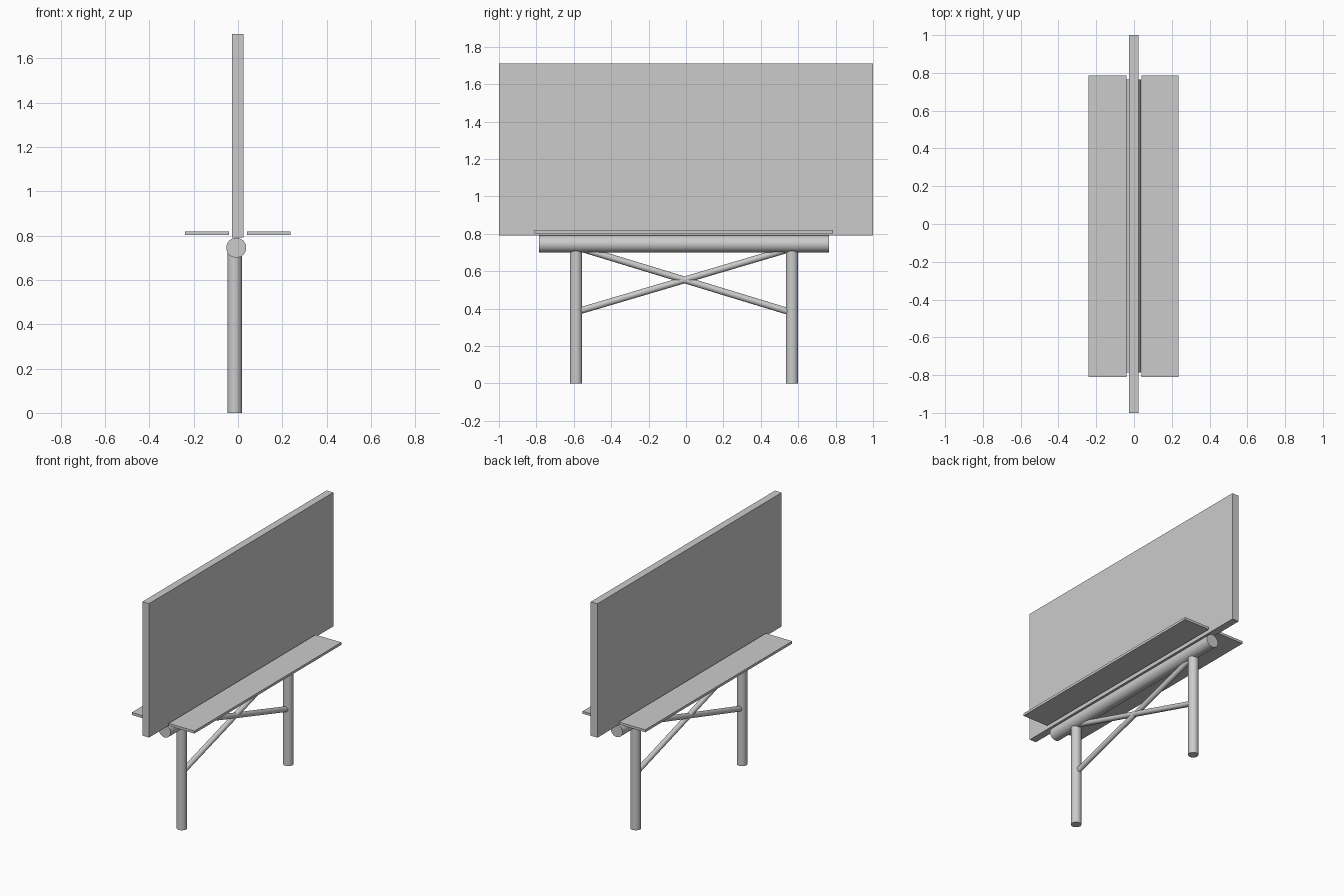
import bpy
import math
from mathutils import Vector

cube = bpy.data.objects.get("Cube")
if cube:
    bpy.data.objects.remove(cube, do_unlink=True)

grey = bpy.data.materials.new("plain_grey")
grey.use_nodes = True
colour = (0.6, 0.6, 0.6, 1)
grey.diffuse_color = colour
grey.node_tree.nodes["Principled BSDF"].inputs["Base Color"].default_value = colour


def finish(name):
    obj = bpy.context.object
    obj.name = name
    obj.data.materials.append(grey)
    return obj


def box(name, low, high):
    low, high = Vector(low), Vector(high)
    bpy.ops.mesh.primitive_cube_add(size=1, location=(low + high) / 2)
    obj = finish(name)
    obj.scale = high - low
    bpy.ops.object.transform_apply(location=False, rotation=False)
    return obj


def rod(name, start, end, radius):
    start, end = Vector(start), Vector(end)
    axis = end - start
    bpy.ops.mesh.primitive_cylinder_add(vertices=32, radius=radius, depth=axis.length,
                                        location=(start + end) / 2)
    obj = finish(name)
    obj.rotation_euler = axis.to_track_quat('Z', 'Y').to_euler()
    bpy.ops.object.shade_smooth_by_angle(angle=math.radians(40))
    return obj


# Upright display panel
box("panel", (-0.027, -1, 0.79), (0.024, 1, 1.71))

# Walkway plank on each side of the panel
for side, inner, outer in (("right", -0.04, -0.24), ("left", 0.04, 0.236)):
    box(side + "_plank", (min(inner, outer), -0.81, 0.802),
        (max(inner, outer), 0.785, 0.819))

# Round beam under the panel
rod("beam", (-0.008, -0.785, 0.745), (-0.008, 0.765, 0.745), 0.045)

# Two posts and the crossed braces between them
X = -0.015
for name, y in (("front", -0.588), ("back", 0.567)):
    rod(name + "_post", (X, y, 0), (X, y, 0.73), 0.033)
rod("front_brace", (X, -0.56, 0.39), (X, 0.53, 0.712), 0.018)
rod("back_brace", (X, 0.545, 0.385), (X, -0.55, 0.718), 0.018)
